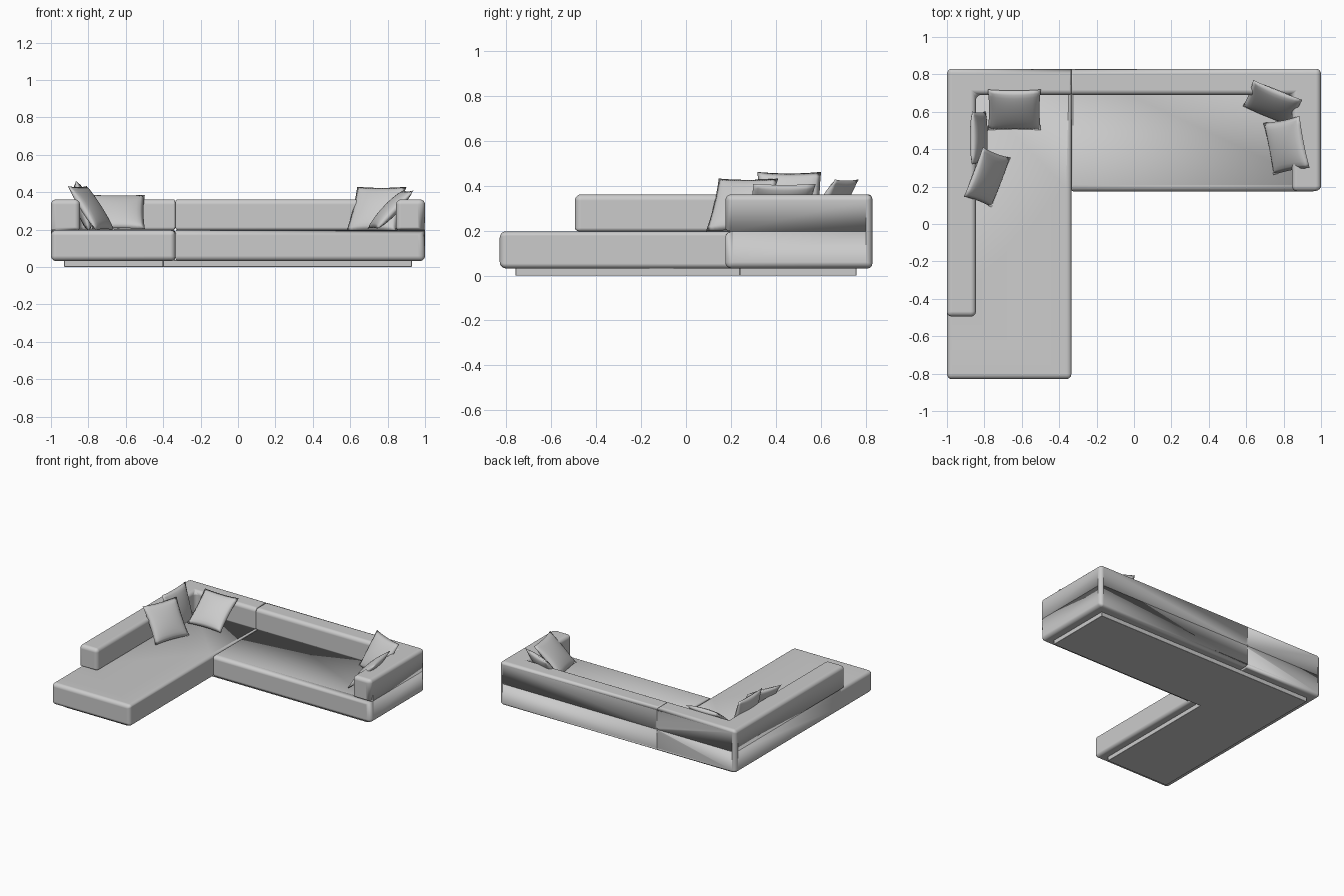
import bpy, bmesh, math
from mathutils import Matrix, Vector

if "Cube" in bpy.data.objects:
    bpy.data.objects.remove(bpy.data.objects["Cube"])

SEAM_X, SEAT_Z, TOP_Z, BASE_Z = -0.335, 0.197, 0.362, 0.032


def finish(name, bm):
    bmesh.ops.recalc_face_normals(bm, faces=bm.faces)
    me = bpy.data.meshes.new(name)
    bm.to_mesh(me)
    bm.free()
    for p in me.polygons:
        p.use_smooth = True
    ob = bpy.data.objects.new(name, me)
    bpy.context.collection.objects.link(ob)
    return ob


def roundness(edge, is_wall):
    """Bevel weight: soft edges, tight module seam, flush outer sides."""
    if edge.calc_face_angle(0) < 0.1:
        return 0
    m = (edge.verts[0].co + edge.verts[1].co) / 2
    if abs(m.z - SEAT_Z) < 0.002:
        if m.y > 0.82 or m.x > 0.99 or (m.x < -0.99 and m.y > -0.47):
            return 0
        if is_wall:
            return 0.4
    if abs(m.x - SEAM_X) < 0.002 and m.y > 0.17:
        return 0 if m.y > 0.82 else 0.25
    if m.x > 0.99 and m.y < 0.18:
        return 1
    return 0.7


def slab(name, outline, z0, z1, width, is_wall=False):
    bm = bmesh.new()
    face = bm.faces.new([bm.verts.new((x, y, z0)) for x, y in outline])
    ext = bmesh.ops.extrude_face_region(bm, geom=[face], use_keep_orig=True)
    top = [g for g in ext["geom"] if isinstance(g, bmesh.types.BMVert)]
    bmesh.ops.translate(bm, verts=top, vec=(0, 0, z1 - z0))
    bmesh.ops.recalc_face_normals(bm, faces=bm.faces)
    layer = bm.edges.layers.float.new("bevel_weight_edge")
    for e in bm.edges:
        e[layer] = roundness(e, is_wall)
    ob = finish(name, bm)
    mod = ob.modifiers.new("soft_edges", 'BEVEL')
    mod.limit_method = 'WEIGHT'
    mod.width = width
    mod.segments = 5
    mod.use_clamp_overlap = False
    mod.harden_normals = True
    return ob


def pillow(name, loc, heading, tilt, half=0.142, thick=0.034, n=14):
    """Square cushion with pinched edges, leaning back away from its heading."""
    bm = bmesh.new()
    bmesh.ops.create_grid(bm, x_segments=n, y_segments=n, size=1)
    bmesh.ops.solidify(bm, geom=bm.faces[:], thickness=0.5)
    zs = [v.co.z for v in bm.verts]
    mid = (max(zs) + min(zs)) / 2
    for v in bm.verts:
        u, w = v.co.x, v.co.y
        side = 1 if v.co.z > mid else -1
        puff = math.sqrt(max(0, (1 - u * u) * (1 - w * w)))
        v.co = Vector((half * u * (1 - 0.05 * (1 - w * w)),
                       half * w * (1 - 0.05 * (1 - u * u)),
                       side * thick * puff))
    bmesh.ops.remove_doubles(bm, verts=bm.verts, dist=0.0005)
    rot = (Matrix.Rotation(math.radians(heading), 4, 'Z')
           @ Matrix.Rotation(math.radians(tilt), 4, 'Y'))
    bmesh.ops.transform(bm, verts=bm.verts, matrix=Matrix.Translation(loc) @ rot)
    finish(name, bm)


# Recessed plinth
slab("plinth", [(-.93, -.76), (-.40, -.76), (-.40, .24), (.93, .24), (.93, .76), (-.93, .76)],
     0, BASE_Z + 0.005, 0.006)

# Seat bases
slab("chaise_seat", [(-1, -.83), (SEAM_X, -.83), (SEAM_X, .19), (SEAM_X, .83), (-1, .83), (-1, -.45)],
     BASE_Z, SEAT_Z, 0.04)
slab("main_seat", [(SEAM_X, .175), (1, .175), (1, .83), (SEAM_X, .83)], BASE_Z, SEAT_Z, 0.04)

# Backrests with arms
slab("left_back_and_arm", [(-1, -.495), (-.845, -.495), (-.845, .69), (SEAM_X, .69),
                           (SEAM_X, .83), (-1, .83)], SEAT_Z, TOP_Z, 0.04, True)
slab("right_back_and_arm", [(SEAM_X, .69), (.845, .69), (.845, .175), (1, .175),
                            (1, .83), (SEAM_X, .83)], SEAT_Z, TOP_Z, 0.04, True)

# Loose pillows: location, facing direction, tilt from flat
for name, loc, heading, tilt in [
    ("pillow_back_left", (-.64, .61, .295), -90, 40),
    ("pillow_corner", (-.83, .46, .325), 0, 75),
    ("pillow_left_arm", (-.785, .25, .315), -21, 56),
    ("pillow_back_right", (.74, .645, .31), -112, 57),
    ("pillow_right_arm", (.815, .42, .307), -169, 46),
]:
    pillow(name, loc, heading, tilt)
